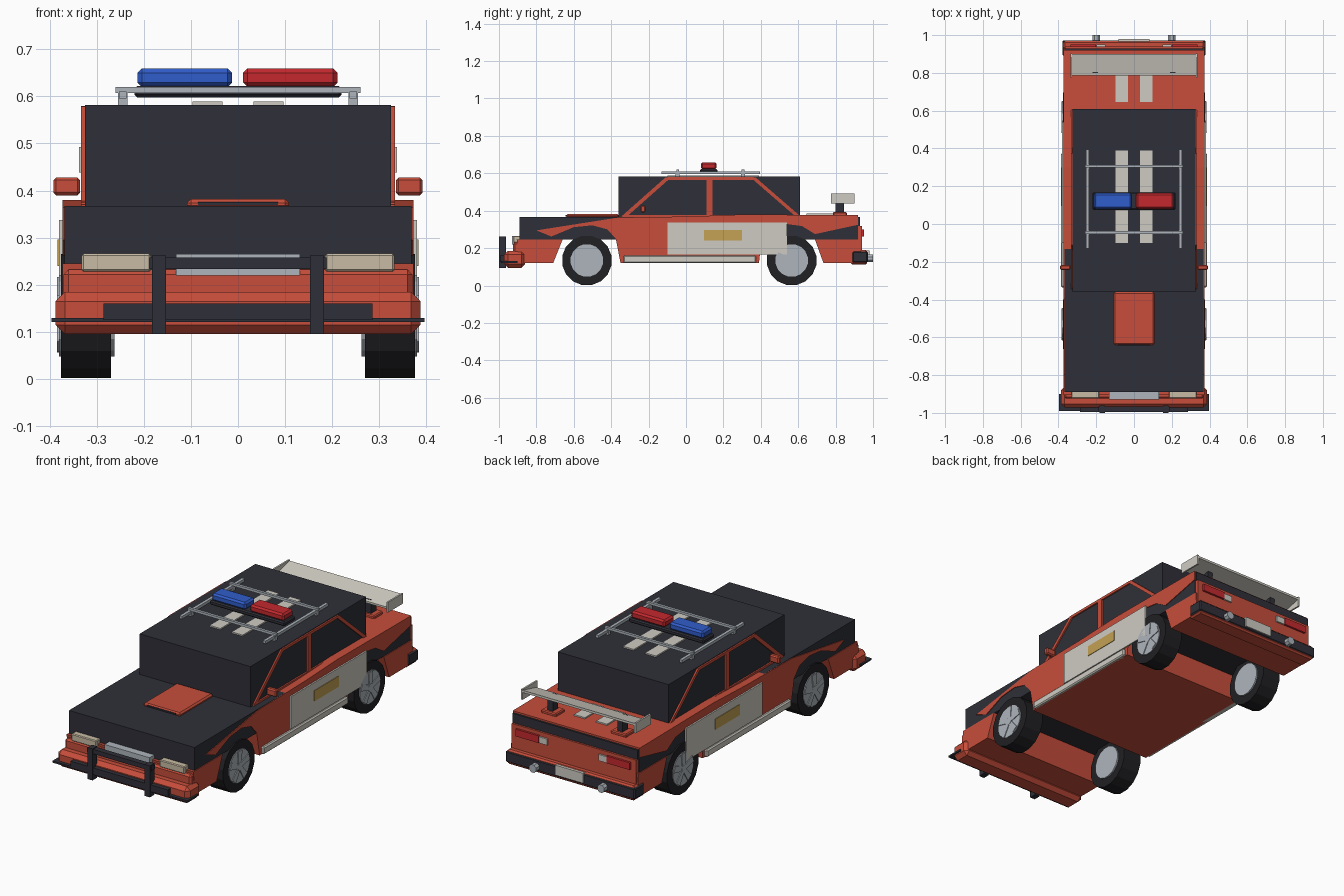
import bpy, bmesh, math

cube = bpy.data.objects.get("Cube")
if cube:
    bpy.data.objects.remove(cube)


def material(name, r, g, b):
    m = bpy.data.materials.new(name)
    m.use_nodes = True
    m.diffuse_color = (r, g, b, 1)
    m.node_tree.nodes["Principled BSDF"].inputs["Base Color"].default_value = (r, g, b, 1)
    return m


ORANGE = material("orange paint", .57, .075, .043)
DARK = material("dark paint", .028, .029, .04)
TYRE = material("tyre rubber", .015, .015, .018)
CREAM = material("cream white", .62, .6, .54)
GREY = material("light metal", .42, .46, .5)
BLUE = material("beacon blue", .03, .11, .6)
RED = material("lamp red", .55, .022, .027)
GOLD = material("gold badge", .55, .36, .09)
LAMP = material("headlight ivory", .58, .5, .37)


def finish(bm, name, mat):
    bmesh.ops.recalc_face_normals(bm, faces=bm.faces)
    me = bpy.data.meshes.new(name)
    bm.to_mesh(me)
    bm.free()
    me.materials.append(mat)
    ob = bpy.data.objects.new(name, me)
    bpy.context.collection.objects.link(ob)
    return ob


def box(name, mat, x, y, z, bevel=0):
    """Box from (min, max) ranges on each axis."""
    bm = bmesh.new()
    bmesh.ops.create_cube(bm, size=1)
    for v in bm.verts:
        v.co = [(r[0] + r[1]) / 2 + c * (r[1] - r[0]) for r, c in zip((x, y, z), v.co)]
    ob = finish(bm, name, mat)
    if bevel:
        mod = ob.modifiers.new("Bevel", "BEVEL")
        mod.width = bevel
        mod.segments = 1
    return ob


def pair(name, mat, x, y, z, bevel=0):
    """The same box on the left (+x) and right (-x)."""
    box("left_" + name, mat, x, y, z, bevel)
    box("right_" + name, mat, (-x[1], -x[0]), y, z, bevel)


def profile(name, mat, x, pts):
    """Side outline in (y, z), extruded across x."""
    bm = bmesh.new()
    rows = [[bm.verts.new((c, y, z)) for y, z in pts] for c in x]
    bm.faces.new(rows[0])
    bm.faces.new(rows[1])
    n = len(pts)
    for i in range(n):
        j = (i + 1) % n
        bm.faces.new((rows[0][i], rows[0][j], rows[1][j], rows[1][i]))
    return finish(bm, name, mat)


def disc(name, mat, x, y, z, radius, sides):
    """Cylinder whose axis runs along x."""
    turn = [(i + .5) * 2 * math.pi / sides for i in range(sides)]
    return profile(name, mat, x, [(y + radius * math.cos(a), z + radius * math.sin(a)) for a in turn])


# Main body: dark core, orange outer skin with open wheel arches
W = .368
box("dark_core", DARK, (-W, W), (-.89, .92), (.245, .367))
S = (-.372, .372)
profile("body_middle", ORANGE, S, [
    (-.80, .295), (-.72, .262), (-.6, .312), (-.5, .322), (-.42, .3), (-.375, .25), (-.35, .12),
    (.39, .12), (.405, .25), (.46, .31), (.53, .33), (.62, .318), (.69, .275), (.92, .325),
    (.92, .376), (.3, .38), (.02, .369), (-.36, .364)])
profile("body_nose", ORANGE, S, [(-.89, .12), (-.905, .245), (-.66, .245), (-.71, .12)])
profile("body_tail", ORANGE, S, [(.735, .12), (.69, .245), (.93, .245), (.94, .12)])
box("rear_panel", ORANGE, (-.365, .365), (.9, .94), (.18, .318))
box("rear_dark_band", DARK, (-.368, .368), (.9, .93), (.318, .367))

# Cabin and side window frames
box("cabin", DARK, (-.325, .325), (-.36, .61), (.36, .582))


def bar(name, a, b, t):
    """Flat window frame strip from a to b, thickness t along y or z."""
    dy, dz = (t, 0) if abs(b[1] - a[1]) > .05 else (0, t)
    pts = [a, b, (b[0] + dy, b[1] + dz), (a[0] + dy, a[1] + dz)]
    for side, x in (("left", (.32, .333)), ("right", (-.333, -.32))):
        profile(side + "_" + name, ORANGE, x, pts)


bar("front_pillar", (-.345, .37), (-.11, .578), .03)
bar("middle_pillar", (.11, .37), (.11, .57), .032)
bar("rear_pillar", (.585, .37), (.345, .578), .027)
bar("roof_edge", (-.1, .565), (.36, .565), .014)
bar("window_sill", (-.34, .365), (.6, .365), .013)
pair("mirror", ORANGE, (.335, .392), (-.243, -.217), (.39, .428), .006)

# Hood scoop
box("hood_scoop", ORANGE, (-.108, .108), (-.64, -.36), (.36, .382), .008)
box("scoop_slot", DARK, (-.085, .085), (-.643, -.638), (.369, .376))

# Doors panels, badges and side sills
pair("door_panel", CREAM, (.372, .38), (-.1, .54), (.165, .337))
pair("door_badge", GOLD, (.378, .383), (.095, .3), (.24, .296))
pair("side_sill", CREAM, (.35, .386), (-.335, .375), (.12, .16), .006)

# Wheels
for end, y in (("front", -.53), ("rear", .565)):
    for side, s in (("left", 1), ("right", -1)):
        n = end + "_" + side
        disc(n + "_tyre", TYRE, (s * .27, s * .376), y, .134, .134, 16)
        disc(n + "_rim", GREY, (s * .262, s * .38), y, .134, .088, 16)
        disc(n + "_hub", GREY, (s * .37, s * .385), y, .134, .022, 8)
        for k in range(5):
            a = k * 2 * math.pi / 5 + .3
            c, d = math.cos(a), math.sin(a)
            profile(n + "_spoke", GREY, (s * .37, s * .384), [
                (y + c * r - d * w, .134 + d * r + c * w)
                for r, w in ((.01, -.012), (.082, -.018), (.082, .018), (.01, .012))])

# Front bumper, splitter, grille and headlights
box("front_bumper", ORANGE, (-.387, .387), (-.972, -.86), (.095, .185), .02)
box("bumper_step", ORANGE, (-.37, .37), (-.925, -.88), (.165, .232), .01)
box("splitter", DARK, (-.396, .396), (-.99, -.9), (.121, .13))
box("grille", GREY, (-.132, .132), (-.93, -.88), (.22, .265))
pair("headlight", LAMP, (.185, .332), (-.923, -.88), (.228, .266), .004)

# Bull bar
pair("bull_bar_post", DARK, (.153, .183), (-1, -.962), (.095, .262))
box("bull_bar_top", DARK, (-.188, .188), (-.995, -.965), (.234, .258))
box("bull_bar_low", DARK, (-.285, .285), (-.995, -.96), (.125, .16))

# Rear bumper, lamps, plate and exhausts
box("rear_bumper", ORANGE, (-.373, .373), (.88, .968), (.112, .19), .008)
box("rear_bumper_strip", DARK, (-.379, .379), (.89, .972), (.122, .182), .006)
box("rear_plate", CREAM, (-.082, .082), (.965, .98), (.135, .188))
pair("tail_lamp", RED, (.2, .335), (.93, .951), (.262, .3))
pair("reverse_lamp", CREAM, (.15, .198), (.93, .949), (.262, .295))
for side, s in (("left", 1), ("right", -1)):
    pipe = disc(side + "_exhaust", GREY, (-.05, .05), 0, 0, .022, 8)
    pipe.rotation_euler.z = math.pi / 2
    pipe.location = (s * .2, .95, .145)

# Roof and trunk stripes
pair("roof_stripe", CREAM, (.033, .097), (-.1, .39), (.58, .589))
pair("trunk_stripe", CREAM, (.033, .097), (.645, .8), (.376, .384))

# Roof rack
pair("rack_rail", GREY, (.237, .253), (-.13, .395), (.595, .61))
for name, y in (("front", -.045), ("rear", .305)):
    box(name + "_rack_bar", GREY, (-.26, .26), (y - .007, y + .007), (.607, .62))
    pair(name + "_rack_foot", GREY, (.235, .255), (y - .01, y + .01), (.58, .61))

# Light bar
box("beacon_base", DARK, (-.22, .22), (.075, .168), (.598, .622), .006)
box("blue_beacon", BLUE, (-.213, -.013), (.08, .163), (.62, .659), .009)
box("red_beacon", RED, (.011, .211), (.08, .163), (.62, .659), .009)

# Spoiler
profile("spoiler_wing", CREAM, (-.335, .335), [(.785, .45), (.9, .476), (.9, .488), (.785, .46)])
pair("spoiler_end", CREAM, (.328, .337), (.775, .902), (.438, .492))
pair("spoiler_post", DARK, (.19, .22), (.8, .845), (.375, .465))
pair("spoiler_foot", ORANGE, (.16, .25), (.785, .86), (.372, .392), .005)
